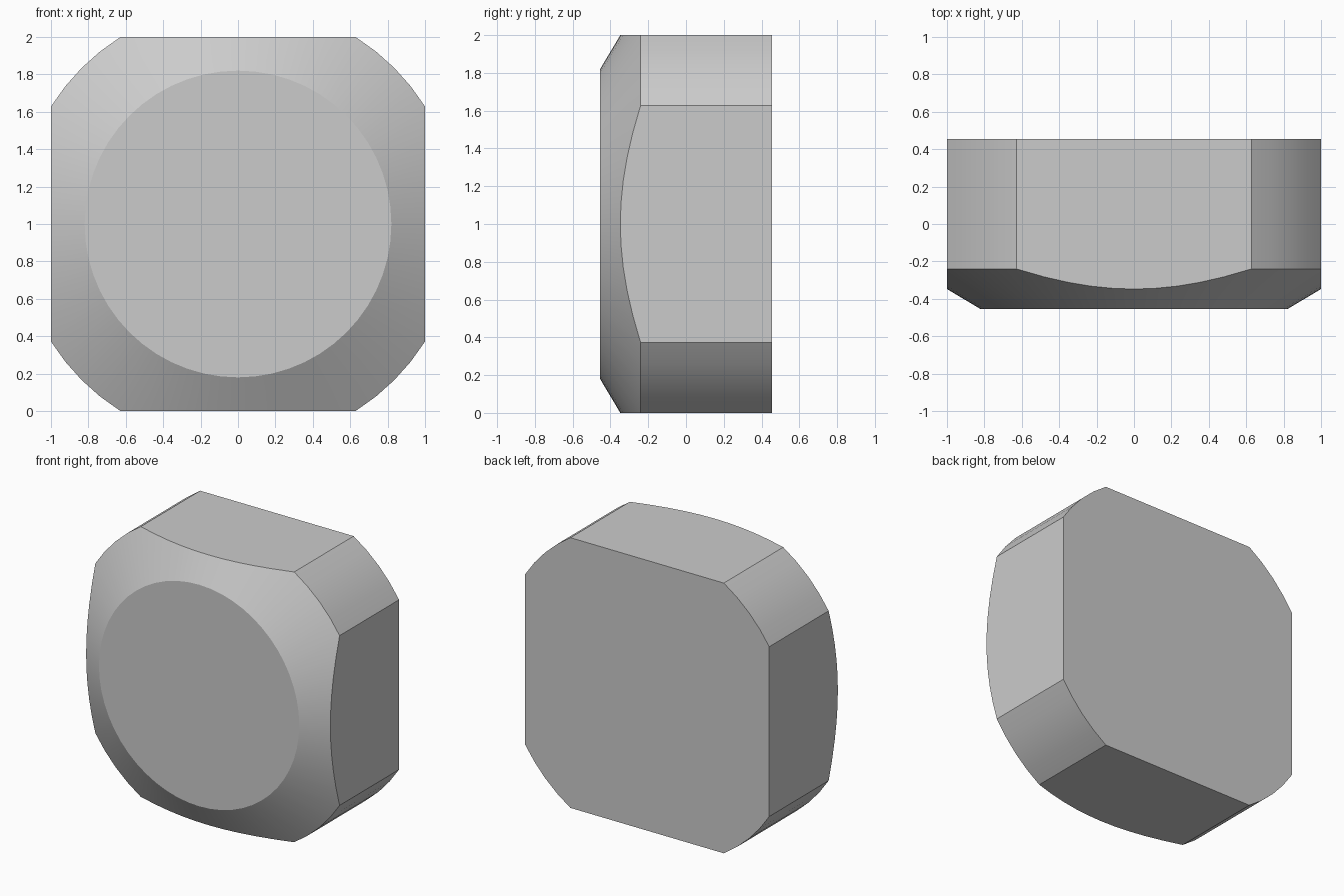
import bpy
import bmesh
from math import cos, sin, tau, radians
from mathutils import Vector

if "Cube" in bpy.data.objects:
    bpy.data.objects.remove(bpy.data.objects["Cube"], do_unlink=True)

SEGMENTS = 56
# Lathe profile (radius, y): front face rim, chamfer edge, back rim
PROFILE = [(0.82, -0.455), (1.181, -0.24), (1.181, 0.455)]

grey = bpy.data.materials.new("light grey")
grey.use_nodes = True
colour = (0.6, 0.6, 0.6, 1)
grey.diffuse_color = colour
grey.node_tree.nodes["Principled BSDF"].inputs["Base Color"].default_value = colour

# Chamfered round disc
bm = bmesh.new()
rings = []
for radius, y in PROFILE:
    angles = [tau * i / SEGMENTS for i in range(SEGMENTS)]
    rings.append([bm.verts.new((radius * cos(a), y, 1 + radius * sin(a))) for a in angles])
for near, far in zip(rings, rings[1:]):
    for i in range(SEGMENTS):
        j = (i + 1) % SEGMENTS
        bm.faces.new((near[i], near[j], far[j], far[i]))
bm.faces.new(rings[0])
bm.faces.new(rings[-1])

# Four flats cut into the rim
for side in ((1, 0, 0), (-1, 0, 0), (0, 0, 1), (0, 0, -1)):
    normal = Vector(side)
    cut = bmesh.ops.bisect_plane(
        bm, geom=bm.verts[:] + bm.edges[:] + bm.faces[:], dist=0.0005,
        plane_co=Vector((0, 0, 1)) + normal, plane_no=normal, clear_outer=True)
    edges = [e for e in cut["geom_cut"] if isinstance(e, bmesh.types.BMEdge)]
    bmesh.ops.holes_fill(bm, edges=edges, sides=0)
bmesh.ops.recalc_face_normals(bm, faces=bm.faces[:])

mesh = bpy.data.meshes.new("chamfered_head")
bm.to_mesh(mesh)
bm.free()
mesh.materials.append(grey)
head = bpy.data.objects.new("chamfered_head", mesh)
bpy.context.collection.objects.link(head)

# Smooth chamfer and corners, crisp edges
bpy.ops.object.select_all(action="DESELECT")
head.select_set(True)
bpy.context.view_layer.objects.active = head
bpy.ops.object.shade_smooth_by_angle(angle=radians(20))
